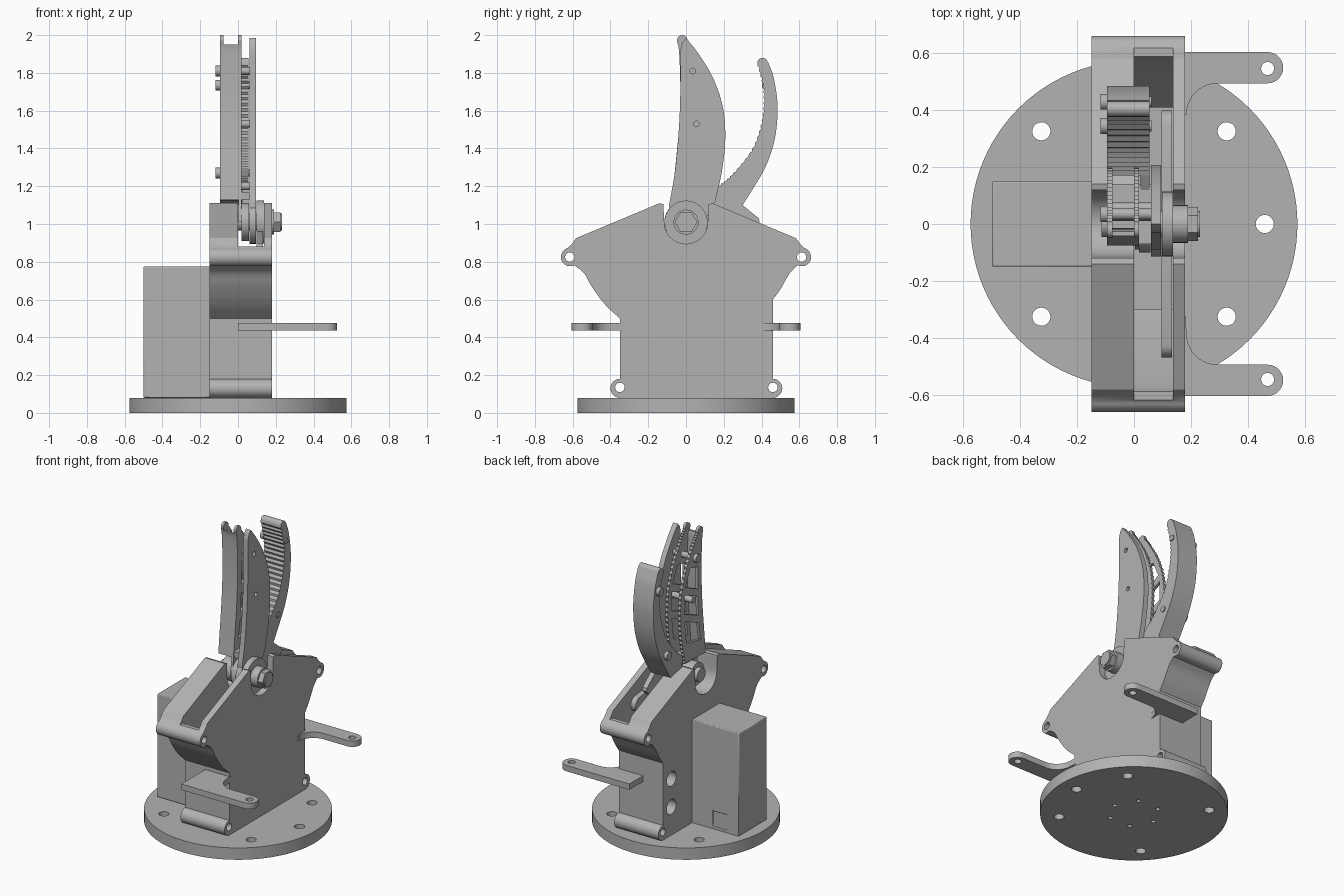
import bpy, bmesh, math
from mathutils import Vector

old = bpy.data.objects.get("Cube")
if old:
    bpy.data.objects.remove(old, do_unlink=True)

# One plain grey material
grey = bpy.data.materials.new("plain_grey")
grey.use_nodes = True
grey.diffuse_color = (0.45, 0.45, 0.45, 1)
grey.node_tree.nodes["Principled BSDF"].inputs["Base Color"].default_value = (0.45, 0.45, 0.45, 1)


def prism(name, pts, lo, hi, axis="x"):
    """Extrude a (y, z) outline along x, or an (x, y) outline along z."""
    bm = bmesh.new()
    place = (lambda p: (lo, p[0], p[1])) if axis == "x" else (lambda p: (p[0], p[1], lo))
    face = bm.faces.new([bm.verts.new(place(p)) for p in pts])
    out = bmesh.ops.extrude_face_region(bm, geom=[face])
    move = Vector((hi - lo, 0, 0)) if axis == "x" else Vector((0, 0, hi - lo))
    bmesh.ops.translate(bm, vec=move, verts=[v for v in out["geom"] if isinstance(v, bmesh.types.BMVert)])
    bmesh.ops.recalc_face_normals(bm, faces=bm.faces)
    mesh = bpy.data.meshes.new(name)
    bm.to_mesh(mesh)
    bm.free()
    mesh.materials.append(grey)
    obj = bpy.data.objects.new(name, mesh)
    bpy.context.collection.objects.link(obj)
    return obj


def arc(cx, cy, r, a0, a1, n=14):
    angles = [math.radians(a0 + (a1 - a0) * i / n) for i in range(n + 1)]
    return [(cx + r * math.cos(a), cy + r * math.sin(a)) for a in angles]


def rod(name, c, r, lo, hi, axis="x", n=32):
    return prism(name, arc(c[0], c[1], r, 0, 360, n)[:-1], lo, hi, axis)


def rect(a0, a1, b0, b1):
    return [(a0, b0), (a1, b0), (a1, b1), (a0, b1)]


def cut(obj, cutters):
    """Subtract the cutters, then discard them."""
    bpy.context.view_layer.objects.active = obj
    for c in cutters:
        mod = obj.modifiers.new("cut", "BOOLEAN")
        mod.operation, mod.solver, mod.object = "DIFFERENCE", "EXACT", c
        bpy.ops.object.modifier_apply(modifier=mod.name)
        bpy.data.objects.remove(c, do_unlink=True)


def spline(pts, n=8):
    """Smooth path through the points."""
    v = [Vector(p) for p in pts]
    v = [2 * v[0] - v[1]] + v + [2 * v[-1] - v[-2]]
    path = []
    for a, b, c, d in zip(v, v[1:], v[2:], v[3:]):
        for i in range(n):
            t = i / n
            path.append(tuple(0.5 * (2 * b + (c - a) * t + (2 * a - 5 * b + 4 * c - d) * t * t
                                     + (3 * b - a - 3 * c + d) * t ** 3)))
    return path + [tuple(pts[-1])]


def toothed(path, depth):
    """Push every second point inward along y for a ribbed grip."""
    return [(p[0] + depth * (i % 2), p[1]) for i, p in enumerate(path)]


# Round base with mounting holes
base = rod("base_disc", (0, 0), 0.575, 0, 0.08, "z", 96)
holes = [(sx * 0.326, sy * 0.326) for sx in (-1, 1) for sy in (-1, 1)] + [(0.46, 0)]
cutters = [rod("hole", h, 0.032, -0.1, 0.2, "z", 20) for h in holes]
cutters += [rod("hole", p, 0.014, -0.1, 0.2, "z", 14) for p in arc(0, 0, 0.155, 0, 360, 6)[:-1]]
cut(base, cutters)

# Housing with four bolt lugs and an axle notch
outline = (arc(-0.35, 0.13, 0.05, 90, 270) + arc(0.46, 0.13, 0.05, -90, 90)
           + spline([(0.46, 0.6), (0.5, 0.655), (0.55, 0.74), (0.59, 0.78)], 5)
           + arc(0.612, 0.825, 0.05, -75, 75)
           + [(0.6, 0.9), (0.582, 0.925), (0.14, 1.11), (0.12, 1.105)]
           + arc(0, 1.01, 0.115, 0, -180, 24)
           + [(-0.12, 1.105), (-0.14, 1.11), (-0.582, 0.925), (-0.6, 0.9)]
           + arc(-0.612, 0.825, 0.05, 105, 255)
           + spline([(-0.59, 0.78), (-0.54, 0.74), (-0.5, 0.67), (-0.43, 0.575), (-0.35, 0.5)], 5))
housing = prism("housing", outline, -0.15, 0.18)
cavity = [(-0.7, 0.88), (-0.59, 0.88), (-0.56, 0.8), (-0.3, 0.5), (-0.3, 0.15), (0.41, 0.15),
          (0.41, 0.62), (0.56, 0.8), (0.59, 0.88), (0.7, 0.88), (0.7, 1.3), (-0.7, 1.3)]
cutters = [prism("cavity_cutter", cavity, 0, 0.137)]
for lug in [(-0.35, 0.135), (0.46, 0.135), (-0.615, 0.825), (0.612, 0.825)]:
    cutters.append(rod("lug_hole", lug, 0.025, -0.3, 0.3, n=20))
for z in (0.27, 0.46):
    cutters.append(rod("cable_hole", (0.37, z), 0.05, -0.3, -0.02, n=24))
cut(housing, cutters)

# Motor box with a cable slot
motor = prism("motor_box", rect(-0.15, 0.15, 0.08, 0.775), -0.5, -0.14)
cut(motor, [prism("slot_cutter", rect(-0.41, -0.3, 0.14, 0.2), 0.1, 0.2, "z")])
bevel = motor.modifiers.new("bevel", "BEVEL")
bevel.width, bevel.segments = 0.008, 2

# Side mounting arms, mirrored front to back
for name, s in (("front_arm", -1), ("back_arm", 1)):
    wall = 0.45 if s > 0 else 0.34
    shape = ([(0, wall), (0, 0.605)] + arc(0.47, 0.55, 0.055, 90, -90)
             + arc(0.295, 0.385, 0.11, 90, 180) + [(0.18, wall - 0.02 if s < 0 else 0.385)])
    if s > 0:
        shape.append((0.175, wall))
    arm = prism(name, [(x, s * y) for x, y in shape], 0.435, 0.475, "z")
    cut(arm, [rod("hole", (0.47, s * 0.547), 0.023, 0.3, 0.6, "z", 20)])

# Outer blade of the upright finger
front_edge = spline([(-0.09, 1.1), (-0.06, 1.27), (-0.038, 1.5), (-0.03, 1.7), (-0.03, 1.9), (-0.02, 1.96)])
rear_edge = spline([(0.0, 1.985), (0.06, 1.91), (0.14, 1.78), (0.195, 1.62),
                    (0.208, 1.45), (0.19, 1.28), (0.155, 1.12)])
blade = prism("outer_blade", front_edge + rear_edge + [(0.1, 1.02), (0, 0.95), (-0.08, 1.02)], 0.06, 0.095)
cut(blade, [rod("hole", p, 0.015, 0, 0.2, n=16) for p in [(0.035, 1.81), (0.055, 1.53)]])

# Twin ribbed blades of the upright finger, with windows
inner_front = spline([(-0.075, 1.13), (-0.06, 1.27), (-0.038, 1.5), (-0.03, 1.7), (-0.036, 1.9), (-0.047, 1.97)])
inner_rear = spline([(0.01, 1.97), (0.06, 1.9), (0.13, 1.78), (0.185, 1.62),
                     (0.198, 1.45), (0.18, 1.28), (0.15, 1.14)], 10)
tip = arc(-0.02, 1.972, 0.028, 180, 0, 8)
windows = [[(-0.02, 1.24), (0.13, 1.27), (0.15, 1.42), (0, 1.36)],
           [(0, 1.41), (0.15, 1.47), (0.15, 1.6), (0.01, 1.54)],
           [(0.01, 1.59), (0.14, 1.65), (0.09, 1.76), (0.01, 1.74)]]
for name, lo, hi in (("ribbed_blade_right", -0.095, -0.076), ("ribbed_blade_left", 0, 0.018)):
    ribbed = prism(name, inner_front + tip + toothed(inner_rear, -0.008), lo, hi)
    cut(ribbed, [prism("window_cutter", w, lo - 0.02, hi + 0.02) for w in windows])
spine_path = [p for p in inner_front if p[1] < 1.95]
prism("finger_spine", spine_path + [(y + 0.016, z) for y, z in reversed(spine_path)], -0.094, 0.017)
for i, p in enumerate([(0.035, 1.81), (0.055, 1.53), (0.03, 1.2)]):
    rod(f"finger_spacer_{i}", p, 0.02, -0.095, 0.06, n=20)
rod("finger_bolt_head", (0.035, 1.81), 0.028, -0.118, -0.09, n=20)
prism("finger_bracket", rect(-0.07, 0.14, 1.13, 1.17), -0.09, 0.06)
prism("finger_bracket_leg", [(-0.07, 1.15), (-0.09, 1.01), (0.09, 1.01), (0.14, 1.15)], 0.003, 0.018)

# Curved back finger with a ribbed grip
grip = spline([(0.17, 1.2), (0.25, 1.27), (0.35, 1.4), (0.4, 1.55), (0.408, 1.7), (0.378, 1.84)], 10)
outer = spline([(0.434, 1.86), (0.465, 1.77), (0.485, 1.62), (0.47, 1.45),
                (0.42, 1.3), (0.35, 1.18), (0.3, 1.1)])
prism("back_finger", toothed(grip, 0.008) + arc(0.405, 1.853, 0.027, 170, 10, 8) + outer + [(0.18, 1.125)],
      -0.095, 0.055)
for i, p in enumerate([(0.43, 1.735), (0.345, 1.27)]):
    rod(f"back_finger_bolt_{i}", p, 0.028, -0.118, -0.09, n=20)
    rod(f"back_finger_bolt_end_{i}", p, 0.019, 0.05, 0.062, n=20)
prism("back_finger_lever", [(0, 1.1), (0.17, 1.2), (0.3, 1.1), (0.385, 1.03), (0.39, 1.01),
                            (0.35, 0.97), (0.2, 0.94), (0, 0.92)], 0.022, 0.055)

# Drive lever inside the channel
prism("drive_lever", arc(-0.42, 0.85, 0.05, 90, 270) + arc(0.35, 0.89, 0.05, -90, 90) + [(0, 0.98)], 0.097, 0.133)

# Axle, hub discs and retaining nut
for name, r, lo, hi in (("axle", 0.045, -0.115, 0.232), ("inner_hub", 0.1, 0.018, 0.058),
                        ("blade_hub", 0.115, 0.06, 0.095), ("outer_hub", 0.114, 0.098, 0.137),
                        ("axle_gear", 0.075, -0.085, -0.005), ("axle_washer", 0.066, 0.137, 0.19)):
    rod(name, (0, 1.01), r, lo, hi, n=40)
nut = rod("axle_nut", (0, 1.01), 0.06, 0.185, 0.225, n=6)

# Smooth the curved sides, keep edges sharp
bpy.ops.object.select_all(action="DESELECT")
for obj in bpy.context.collection.objects:
    if obj.type == "MESH" and grey.name in obj.data.materials:
        obj.select_set(True)
        bpy.context.view_layer.objects.active = obj
bpy.ops.object.shade_smooth_by_angle(angle=math.radians(30))
